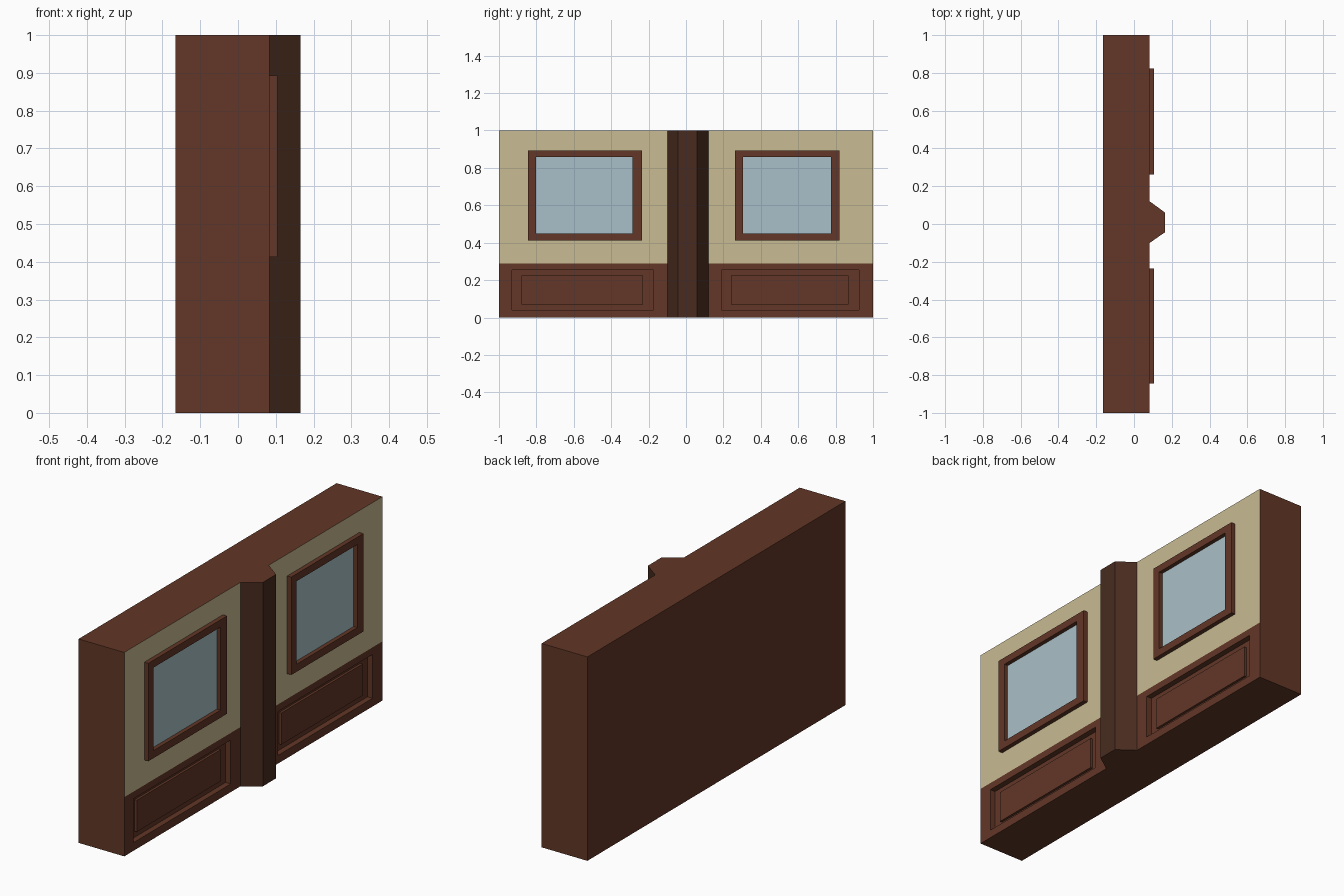
import bpy, bmesh

if "Cube" in bpy.data.objects:
    bpy.data.objects.remove(bpy.data.objects["Cube"])


def material(name, rgb):
    m = bpy.data.materials.new(name)
    m.diffuse_color = (*rgb, 1)
    m.use_nodes = True
    m.node_tree.nodes["Principled BSDF"].inputs["Base Color"].default_value = m.diffuse_color
    return m


WOOD = material("wood", (0.122, 0.038, 0.02))
DARK = material("dark_wood", (0.065, 0.024, 0.013))
PLASTER = material("plaster", (0.58, 0.50, 0.29))
GLASS = material("glass", (0.40, 0.53, 0.58))

BACK, FACE, RAIL = -0.165, 0.083, 0.29   # wall back, wall face, wainscot height


def finish(name, bm, *mats):
    bmesh.ops.recalc_face_normals(bm, faces=bm.faces)
    me = bpy.data.meshes.new(name)
    bm.to_mesh(me)
    bm.free()
    for m in mats:
        me.materials.append(m)
    ob = bpy.data.objects.new(name, me)
    bpy.context.collection.objects.link(ob)
    return ob


def box_bm(x, y, z):
    bm = bmesh.new()
    bmesh.ops.create_cube(bm, size=1)
    for v in bm.verts:
        v.co = [r[0] if c < 0 else r[1] for c, r in zip(v.co, (x, y, z))]
    return bm


def box(name, x, y, z, mat):
    return finish(name, box_bm(x, y, z), mat)


def frame(name, x, outer, inner, mat):
    """Rectangular ring; outer and inner are (y0, y1, z0, z1)."""
    bm = bmesh.new()

    def loop(r, px):
        y0, y1, z0, z1 = r
        return [bm.verts.new((px, y, z)) for y, z in
                ((y0, z0), (y1, z0), (y1, z1), (y0, z1))]
    loops = [loop(outer, x[0]), loop(outer, x[1]), loop(inner, x[1]), loop(inner, x[0])]
    for k in range(4):
        a, b = loops[k], loops[(k + 1) % 4]
        for i in range(4):
            j = (i + 1) % 4
            bm.faces.new((a[i], a[j], b[j], b[i]))
    return finish(name, bm, mat)


# Wall block, split at the wainscot line, plaster on the upper face
bm = box_bm((BACK, FACE), (-1, 1), (0, 1))
bmesh.ops.bisect_plane(bm, geom=bm.verts[:] + bm.edges[:] + bm.faces[:],
                       plane_co=(0, 0, RAIL), plane_no=(0, 0, 1))
bm.normal_update()
for f in bm.faces:
    if f.normal.x > 0.9 and f.calc_center_median().z > RAIL:
        f.material_index = 1
wall = finish("wall", bm, WOOD, PLASTER)

# Wainscot panels: recess cut into the wall with a raised field inside
panels = {"left": ((-0.93, -0.175), (-0.88, -0.23)),
          "right": ((0.19, 0.925), (0.24, 0.87))}
for side, (outer, inner) in panels.items():
    cutter = box("panel_cutter", (FACE - 0.028, FACE + 0.1), outer, (0.04, 0.255), WOOD)
    cutter.hide_render = True
    mod = wall.modifiers.new("recess", 'BOOLEAN')
    mod.operation, mod.solver, mod.object = 'DIFFERENCE', 'EXACT', cutter
    bpy.context.view_layer.objects.active = wall
    bpy.ops.object.modifier_apply(modifier=mod.name)
    bpy.data.objects.remove(cutter)
    box(side + "_raised_panel", (FACE - 0.028, FACE - 0.016), inner, (0.07, 0.225), WOOD)

# Windows: frame and pane
windows = {"left": ((-0.845, -0.235, 0.413, 0.893), (-0.803, -0.285, 0.45, 0.857)),
           "right": ((0.263, 0.822, 0.413, 0.893), (0.305, 0.775, 0.45, 0.857))}
for side, (outer, inner) in windows.items():
    frame(side + "_window_frame", (FACE - 0.005, 0.105), outer, inner, WOOD)
    box(side + "_window_pane", (FACE - 0.005, FACE + 0.002), inner[:2], inner[2:], GLASS)

# Pillar: tapered profile extruded to full height, dark sides and wood ends
bm = bmesh.new()
profile = ((FACE, -0.10), (0.165, -0.043), (0.165, 0.06), (FACE, 0.12))
low = bm.faces.new([bm.verts.new((x, y, 0)) for x, y in profile])
ext = bmesh.ops.extrude_face_region(bm, geom=[low], use_keep_orig=True)
bmesh.ops.translate(bm, vec=(0, 0, 1),
                    verts=[g for g in ext["geom"] if isinstance(g, bmesh.types.BMVert)])
bm.normal_update()
for f in bm.faces:
    f.material_index = 0 if abs(f.normal.z) < 0.5 else 1
finish("pillar", bm, DARK, WOOD)
